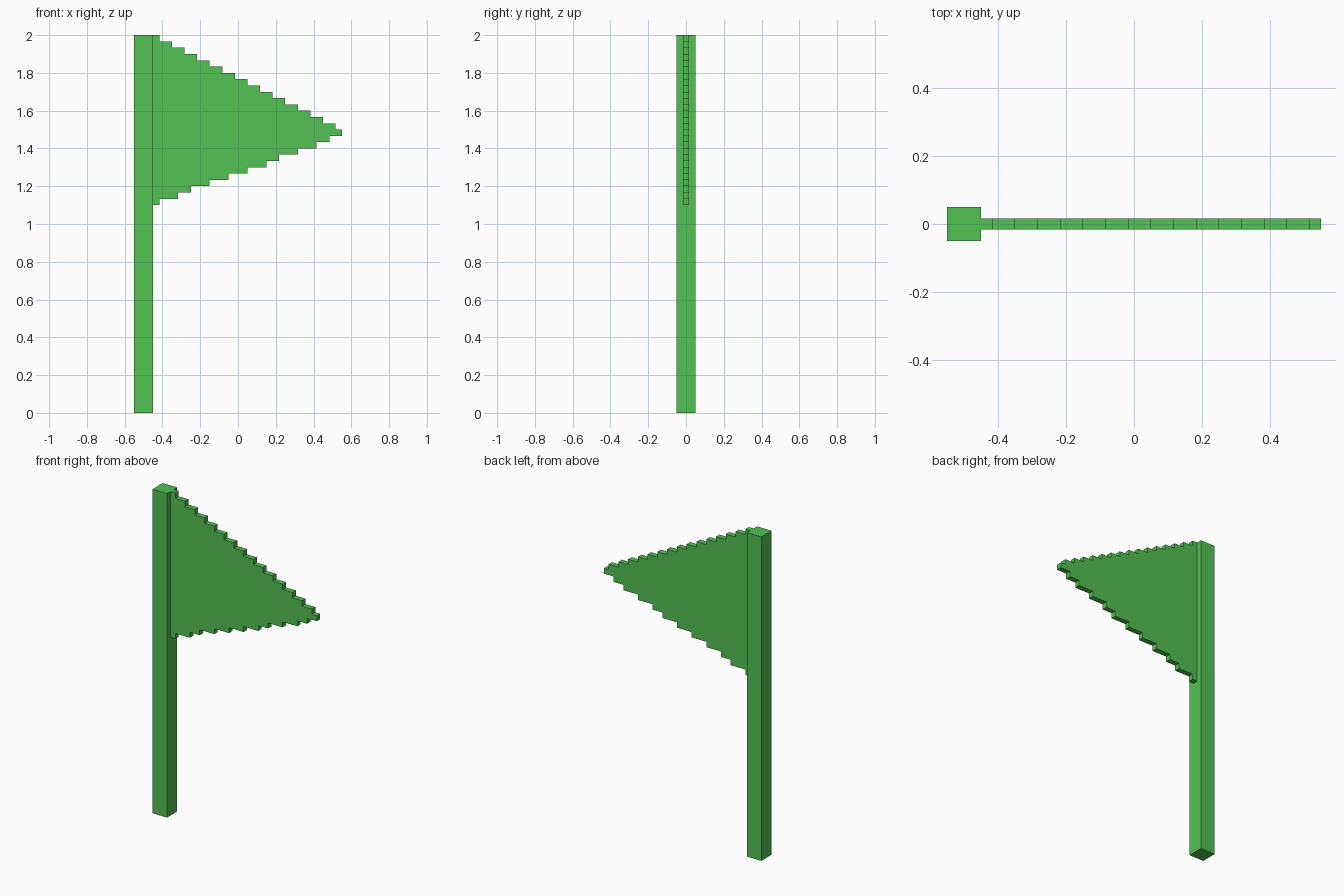
import bpy, bmesh
from mathutils import Vector

cube = bpy.data.objects.get("Cube")
if cube:
    bpy.data.objects.remove(cube, do_unlink=True)

U = 1 / 30          # one block of the stepped grid
TOP = 60            # height in blocks
POLE_LEFT, POLE_RIGHT = -16.5, -13.5

# Single flat colour
green = bpy.data.materials.new("green")
green.use_nodes = True
colour = (0.084, 0.533, 0.084, 1.0)
green.diffuse_color = colour
green.node_tree.nodes["Principled BSDF"].inputs["Base Color"].default_value = colour


def extruded(name, outline, depth):
    """Extrude an (x, z) outline, given in blocks, symmetrically along y."""
    bm = bmesh.new()
    face = bm.faces.new([bm.verts.new((x * U, -depth * U / 2, z * U)) for x, z in outline])
    result = bmesh.ops.extrude_face_region(bm, geom=[face])
    moved = [g for g in result["geom"] if isinstance(g, bmesh.types.BMVert)]
    bmesh.ops.translate(bm, verts=moved, vec=Vector((0, depth * U, 0)))
    bmesh.ops.recalc_face_normals(bm, faces=bm.faces)
    mesh = bpy.data.meshes.new(name)
    bm.to_mesh(mesh)
    bm.free()
    mesh.materials.append(green)
    obj = bpy.data.objects.new(name, mesh)
    bpy.context.collection.objects.link(obj)
    return obj


# Square pole
extruded("pole", [(POLE_LEFT, 0), (POLE_RIGHT, 0), (POLE_RIGHT, TOP), (POLE_LEFT, TOP)], 3)

# Stepped pennant: row lengths from the top down, an even upper slope then a steeper lower one
rows = [1 + 2 * i for i in range(15)] + [30, 28, 26, 23, 20, 18, 15, 12, 9, 6, 4, 1]
outline = [(POLE_RIGHT, TOP)]
for i, length in enumerate(rows):
    outline += [(POLE_RIGHT + length, TOP - i), (POLE_RIGHT + length, TOP - i - 1)]
outline.append((POLE_RIGHT, TOP - len(rows)))
extruded("pennant", outline, 1)
